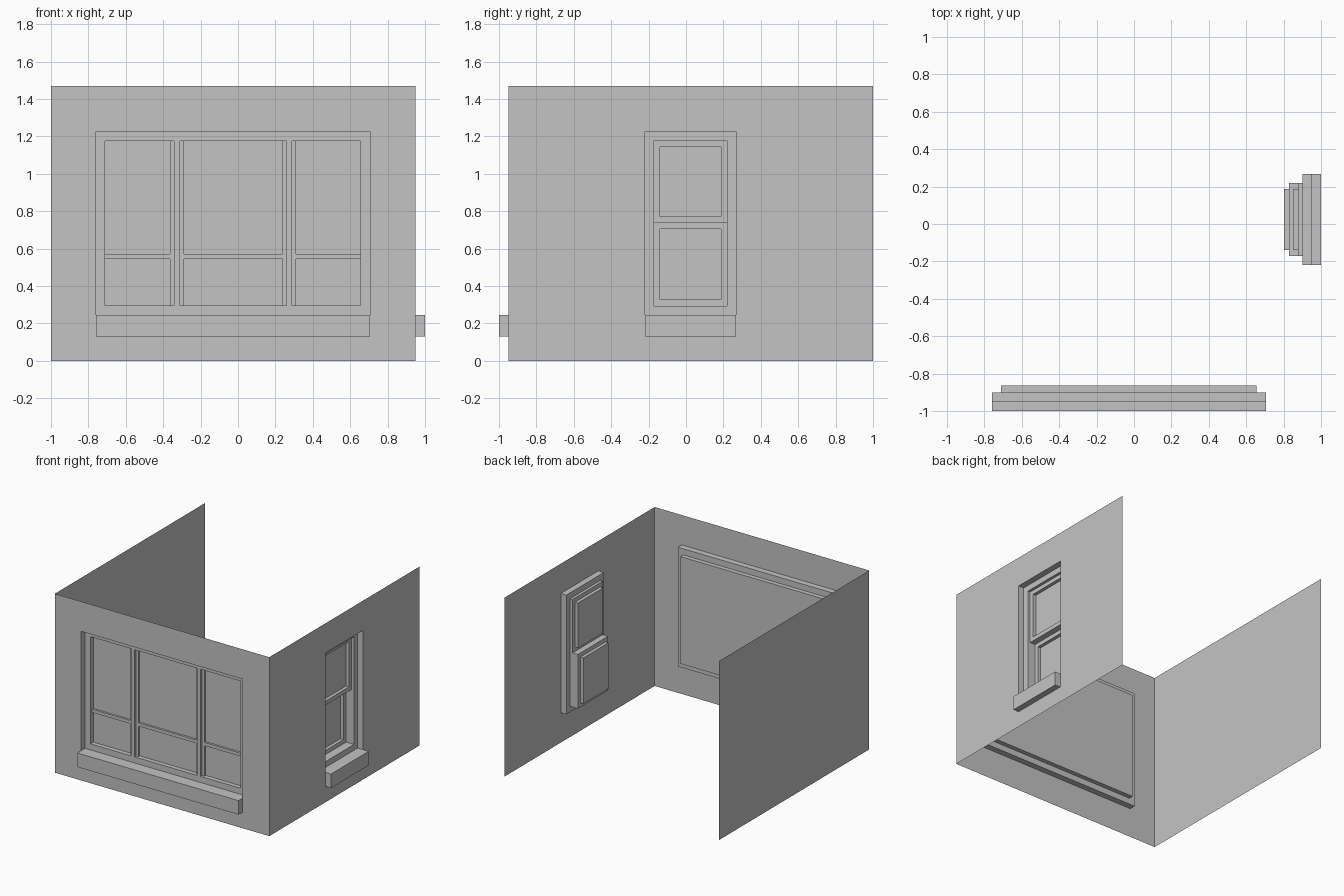
import bpy
import bmesh

default_cube = bpy.data.objects.get("Cube")
if default_cube:
    bpy.data.objects.remove(default_cube)

GREY = (0.55, 0.55, 0.55, 1)
material = bpy.data.materials.new("plain grey")
material.use_nodes = True
material.diffuse_color = GREY
material.node_tree.nodes["Principled BSDF"].inputs["Base Color"].default_value = GREY

WALL = 0.95    # distance of the window walls from the centre
HEIGHT = 1.47


# Each wall maps (across, height, depth behind the wall face) to a point.
def on_front(u, z, d):
    return (u, d - WALL, z)


def on_side(u, z, d):
    return (WALL - d, u, z)


def corners(rect, d):
    u0, u1, z0, z1 = rect
    return [(u0, z0, d), (u1, z0, d), (u1, z1, d), (u0, z1, d)]


def panel(rect, d):
    return [corners(rect, d)]


def bridge(outer, d0, inner, d1):
    """Four quads joining two rectangles: a flat border or a straight sleeve."""
    a, b = corners(outer, d0), corners(inner, d1)
    return [[a[i], a[(i + 1) % 4], b[(i + 1) % 4], b[i]] for i in range(4)]


def border(outer, inner, d):
    return bridge(outer, d, inner, d)


def sleeve(rect, d0, d1):
    return bridge(rect, d0, rect, d1)


def block(rect, front, back):
    """Raised block, open where it meets the surface behind it."""
    return panel(rect, front) + sleeve(rect, back, front)


def shrink(rect, m):
    return (rect[0] + m, rect[1] - m, rect[2] + m, rect[3] - m)


def build(name, place, quads):
    bm = bmesh.new()
    for quad in quads:
        bm.faces.new([bm.verts.new(place(*p)) for p in quad])
    bmesh.ops.remove_doubles(bm, verts=bm.verts, dist=0.0001)
    mesh = bpy.data.meshes.new(name)
    bm.to_mesh(mesh)
    bm.free()
    mesh.materials.append(material)
    obj = bpy.data.objects.new(name, mesh)
    bpy.context.collection.objects.link(obj)


def wall_with_opening(name, place, wall, opening, frame, frame_depth):
    """Thin wall, recessed window frame and projecting sill."""
    build(name + "_wall", place, border(wall, opening, 0))
    build(name + "_window_frame", place,
          sleeve(opening, 0, 0.05) + border(opening, frame, 0.05)
          + sleeve(frame, 0.05, frame_depth))
    sill = (opening[0], opening[1], 0.13, opening[2])
    build(name + "_sill", place, block(sill, -0.05, 0))


# Front wall with its wide window
opening = (-0.76, 0.705, 0.245, 1.225)
frame = shrink(opening, 0.05)
GLASS = 0.087
wall_with_opening("front", on_front, (-1, WALL, 0, HEIGHT), opening, frame, GLASS)
build("front_window_pane", on_front, panel(frame, GLASS))

# Stepped posts dividing the wide window
post_centres = (-0.326, 0.274)
for side, x in zip(("right", "left"), post_centres):
    wide = (x - 0.037, x + 0.037, frame[2], frame[3])
    narrow = (x - 0.016, x + 0.016, frame[2], frame[3])
    build(side + "_window_post", on_front,
          block(wide, 0.07, GLASS) + block(narrow, 0.05, 0.07))

# Cross bars between the posts
stops = [frame[0]]
for x in post_centres:
    stops += [x - 0.037, x + 0.037]
stops.append(frame[1])
for name, u0, u1 in zip(("right", "middle", "left"), stops[::2], stops[1::2]):
    build(name + "_cross_bar", on_front, block((u0, u1, 0.545, 0.572), 0.07, GLASS))

# Side wall with its narrow window
opening = (-0.22, 0.268, 0.245, 1.225)
frame = shrink(opening, 0.048)
wall_with_opening("left", on_side, (-WALL, 1, 0, HEIGHT), opening, frame, 0.073)

# Two sliding sashes, the lower one set further in
MEETING = 0.738
upper = (frame[0], frame[1], MEETING, frame[3])
lower = (frame[0], frame[1], frame[2], MEETING)
for name, sash, depth in (("upper", upper, 0.073), ("lower", lower, 0.121)):
    glass = shrink(sash, 0.034)
    quads = border(sash, glass, depth) + sleeve(glass, depth, depth + 0.027)
    if name == "lower":
        quads += sleeve(sash, 0.073, depth)
    build(name + "_sash", on_side, quads)
    build(name + "_sash_pane", on_side, panel(glass, depth + 0.027))

# Plain wall on the opposite side
build("right_wall", lambda u, z, d: (-1, u, z), panel((-WALL, 1, 0, HEIGHT), 0))
